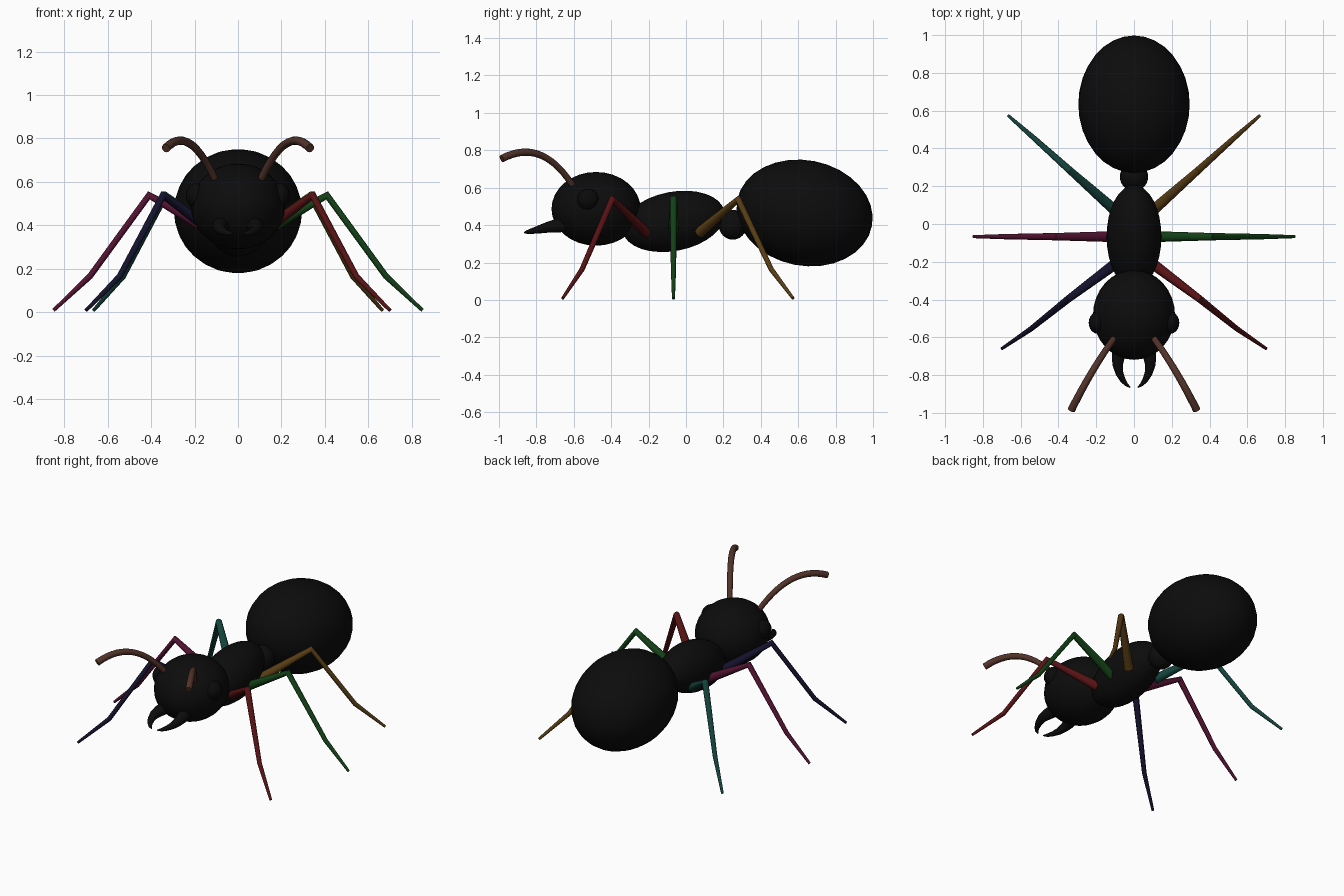
import bpy, bmesh, math
from mathutils import Vector, Matrix

if "Cube" in bpy.data.objects:
    bpy.data.objects.remove(bpy.data.objects["Cube"])


def material(name, rgb):
    m = bpy.data.materials.new(name)
    m.diffuse_color = (*rgb, 1)
    m.use_nodes = True
    m.node_tree.nodes["Principled BSDF"].inputs["Base Color"].default_value = m.diffuse_color
    return m


BLACK = material("body black", (0.0036, 0.0036, 0.0036))
EYE = material("eye black", (0.003, 0.003, 0.003))
BROWN = material("antenna brown", (0.085, 0.033, 0.022))
RED = material("leg dark red", (0.095, 0.006, 0.007))
GREEN = material("leg dark green", (0.006, 0.052, 0.008))
OCHRE = material("leg ochre", (0.095, 0.046, 0.007))
NAVY = material("leg navy", (0.007, 0.006, 0.026))
MAGENTA = material("leg magenta", (0.085, 0.006, 0.03))
TEAL = material("leg teal", (0.007, 0.055, 0.045))


def finish(bm, name, mat):
    bmesh.ops.recalc_face_normals(bm, faces=bm.faces[:])
    me = bpy.data.meshes.new(name)
    bm.to_mesh(me)
    bm.free()
    me.materials.append(mat)
    ob = bpy.data.objects.new(name, me)
    bpy.context.collection.objects.link(ob)
    bpy.ops.object.select_all(action='DESELECT')
    ob.select_set(True)
    bpy.context.view_layer.objects.active = ob
    bpy.ops.object.shade_smooth_by_angle(angle=math.radians(35))
    return ob


def ellipsoid(name, centre, radii, mat, tilt=0, segs=32):
    bm = bmesh.new()
    mtx = (Matrix.Translation(centre) @ Matrix.Rotation(math.radians(tilt), 4, 'X')
           @ Matrix.Diagonal((*radii, 1)))
    bmesh.ops.create_uvsphere(bm, u_segments=segs, v_segments=segs // 2, radius=1, matrix=mtx)
    return finish(bm, name, mat)


def tube(name, pts, radii, mat, side=1, sides=12):
    """Tapered tube through the points, mirrored in x when side is -1."""
    pts = [Vector((p[0] * side, p[1], p[2])) for p in pts]
    bm = bmesh.new()
    rings = []
    for i, (p, r) in enumerate(zip(pts, radii)):
        d_in = (p - pts[i - 1]).normalized() if i else Vector()
        d_out = (pts[i + 1] - p).normalized() if i < len(pts) - 1 else Vector()
        t = (d_in + d_out).normalized()
        flat = pts[-1] - pts[0]
        u = Vector((-flat.y, flat.x, 0)).normalized()   # level direction across the path
        u = (u - t * u.dot(t)).normalized()
        v = t.cross(u)
        ang = [2 * math.pi * k / sides for k in range(sides)]
        rings.append([bm.verts.new(p + r * (u * math.cos(a) + v * math.sin(a))) for a in ang])
    for a, b in zip(rings, rings[1:]):
        for k in range(sides):
            j = (k + 1) % sides
            bm.faces.new((a[k], a[j], b[j], b[k]))
    bm.faces.new(rings[0])
    bm.faces.new(rings[-1])
    return finish(bm, name, mat)


# Body: abdomen, waist, thorax, head
ellipsoid("abdomen", (0, 0.634, 0.465), (0.295, 0.367, 0.282), BLACK, -11)
ellipsoid("waist", (0, 0.25, 0.402), (0.075, 0.076, 0.08), BLACK, 0, 24)
ellipsoid("thorax", (0, -0.067, 0.42), (0.145, 0.278, 0.158), BLACK, 11)
ellipsoid("head", (0, -0.481, 0.487), (0.217, 0.238, 0.197), BLACK)

# Antenna centre line, a quadratic curve
A, B, C = Vector((0.105, -0.605, 0.61)), Vector((0.225, -0.77, 0.87)), Vector((0.332, -0.985, 0.755))
antenna = [A * (1 - t) ** 2 + B * 2 * t * (1 - t) + C * t * t for t in [i / 14 for i in range(15)]]

mandible = [(0.07, -0.64, 0.405), (0.083, -0.70, 0.395), (0.086, -0.745, 0.387),
            (0.077, -0.79, 0.376), (0.06, -0.825, 0.368), (0.041, -0.85, 0.363), (0.02, -0.865, 0.36)]
mandible_r = [0.042, 0.035, 0.028, 0.021, 0.015, 0.010, 0.003]

# Legs: hip, knee, ankle, foot on the right side, with right and left colours
legs = {
    "front_leg": ([(0.10, -0.212, 0.36), (0.345, -0.395, 0.538), (0.545, -0.555, 0.165), (0.70, -0.66, 0.008)], RED, NAVY),
    "middle_leg": ([(0.10, -0.067, 0.36), (0.41, -0.067, 0.538), (0.682, -0.067, 0.165), (0.85, -0.067, 0.008)], GREEN, MAGENTA),
    "back_leg": ([(0.10, 0.072, 0.36), (0.335, 0.28, 0.538), (0.53, 0.455, 0.165), (0.665, 0.573, 0.008)], OCHRE, TEAL),
}

for side, label in ((1, "right"), (-1, "left")):
    ellipsoid("eye_" + label, (0.192 * side, -0.523, 0.536), (0.048, 0.058, 0.058), EYE, 0, 20)
    tube("antenna_" + label, antenna, [0.0165 + 0.004 * i / 14 for i in range(15)], BROWN, side)
    tube("mandible_" + label, mandible, mandible_r, BLACK, side)
    for name, (path, right_mat, left_mat) in legs.items():
        tube(name + "_" + label, path, (0.029, 0.0195, 0.014, 0.008),
             right_mat if side > 0 else left_mat, side)
